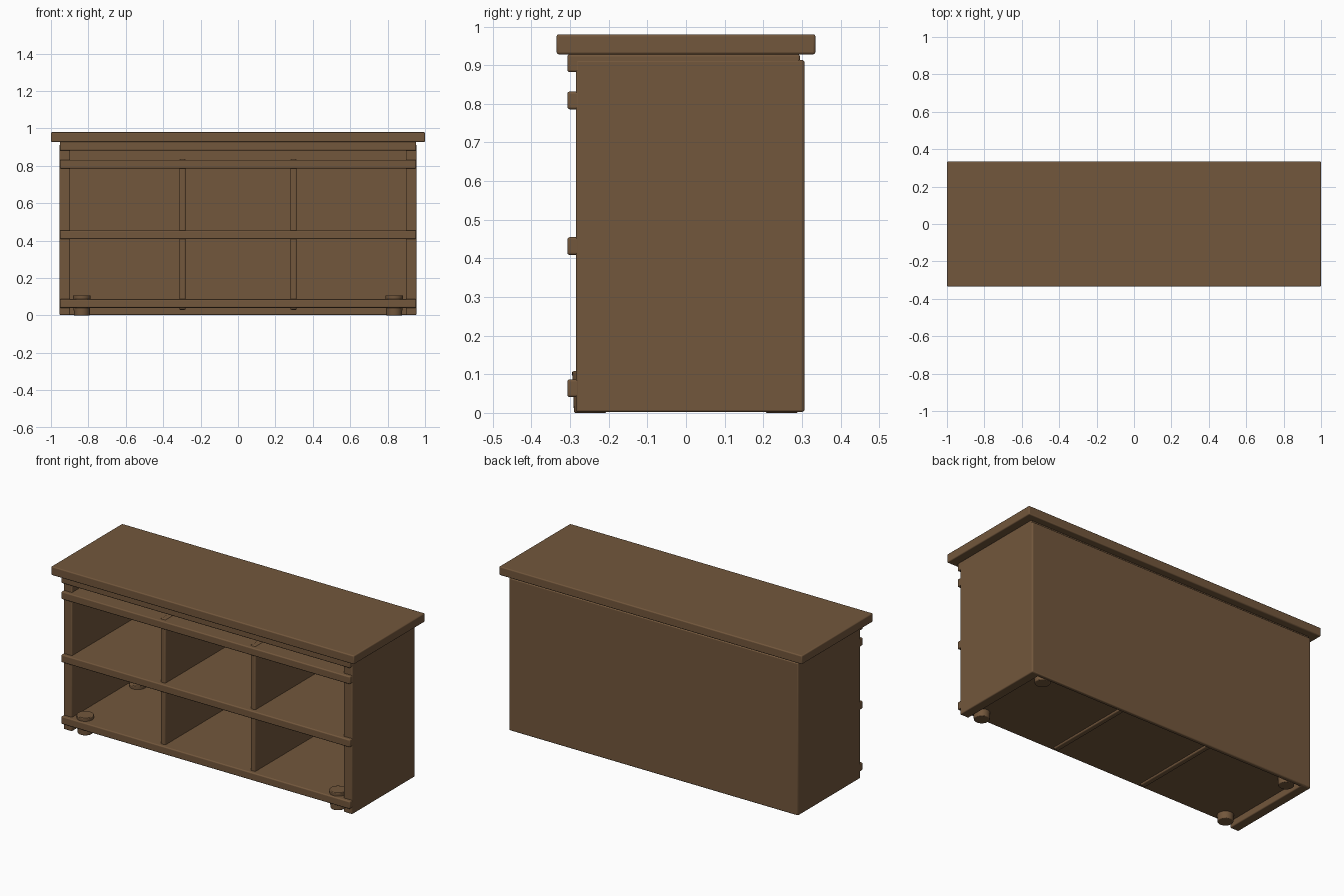
import bpy, bmesh

if "Cube" in bpy.data.objects:
    bpy.data.objects.remove(bpy.data.objects["Cube"])

wood = bpy.data.materials.new("brown_wood")
wood.diffuse_color = (0.17, 0.095, 0.045, 1)
wood.use_nodes = True
wood.node_tree.nodes["Principled BSDF"].inputs["Base Color"].default_value = wood.diffuse_color


def finish(name, bm, bevel):
    mesh = bpy.data.meshes.new(name)
    bm.to_mesh(mesh)
    bm.free()
    mesh.materials.append(wood)
    obj = bpy.data.objects.new(name, mesh)
    bpy.context.collection.objects.link(obj)
    mod = obj.modifiers.new("soft_edges", "BEVEL")
    mod.width = bevel
    mod.segments = 3
    mod.limit_method = 'ANGLE'
    bpy.context.view_layer.objects.active = obj
    obj.select_set(True)
    bpy.ops.object.shade_smooth_by_angle()
    obj.select_set(False)


def board(name, x, y, z, bevel=0.006):
    bm = bmesh.new()
    bmesh.ops.create_cube(bm, size=1)
    for v in bm.verts:
        for i, (lo, hi) in enumerate((x, y, z)):
            v.co[i] = lo if v.co[i] < 0 else hi
    finish(name, bm, bevel)


def foot(name, x, y):
    bm = bmesh.new()
    bmesh.ops.create_cone(bm, cap_ends=True, segments=32,
                          radius1=0.042, radius2=0.047, depth=0.108)
    bmesh.ops.translate(bm, verts=bm.verts, vec=(x, y, 0.054))
    finish(name, bm, 0.004)


# Overhanging top and back panel
board("table_top", (-1, 1), (-0.335, 0.335), (0.928, 0.98))
board("back_panel", (-0.953, 0.953), (0.283, 0.307), (0.003, 0.913))

# Side panels and dividers
for label, s in (("left", -1), ("right", 1)):
    board(label + "_side", sorted((s * 0.897, s * 0.954)), (-0.285, 0.305), (0.002, 0.914))
    board(label + "_divider", (s * 0.297 - 0.016, s * 0.297 + 0.016), (-0.284, 0.287), (0.03, 0.836))

# Shelves running the full width, with fronts proud of the sides
for name, z in (("bottom_shelf", 0.041), ("middle_shelf", 0.409),
                ("upper_shelf", 0.786), ("top_support", 0.882)):
    board(name, (-0.953, 0.953), (-0.307, 0.295), (z, z + 0.046))

# Feet, rising slightly through the bottom shelf
for fx, lx in ((-0.835, "left"), (0.835, "right")):
    for fy, ly in ((-0.248, "front"), (0.248, "back")):
        foot(f"{ly}_{lx}_foot", fx, fy)
